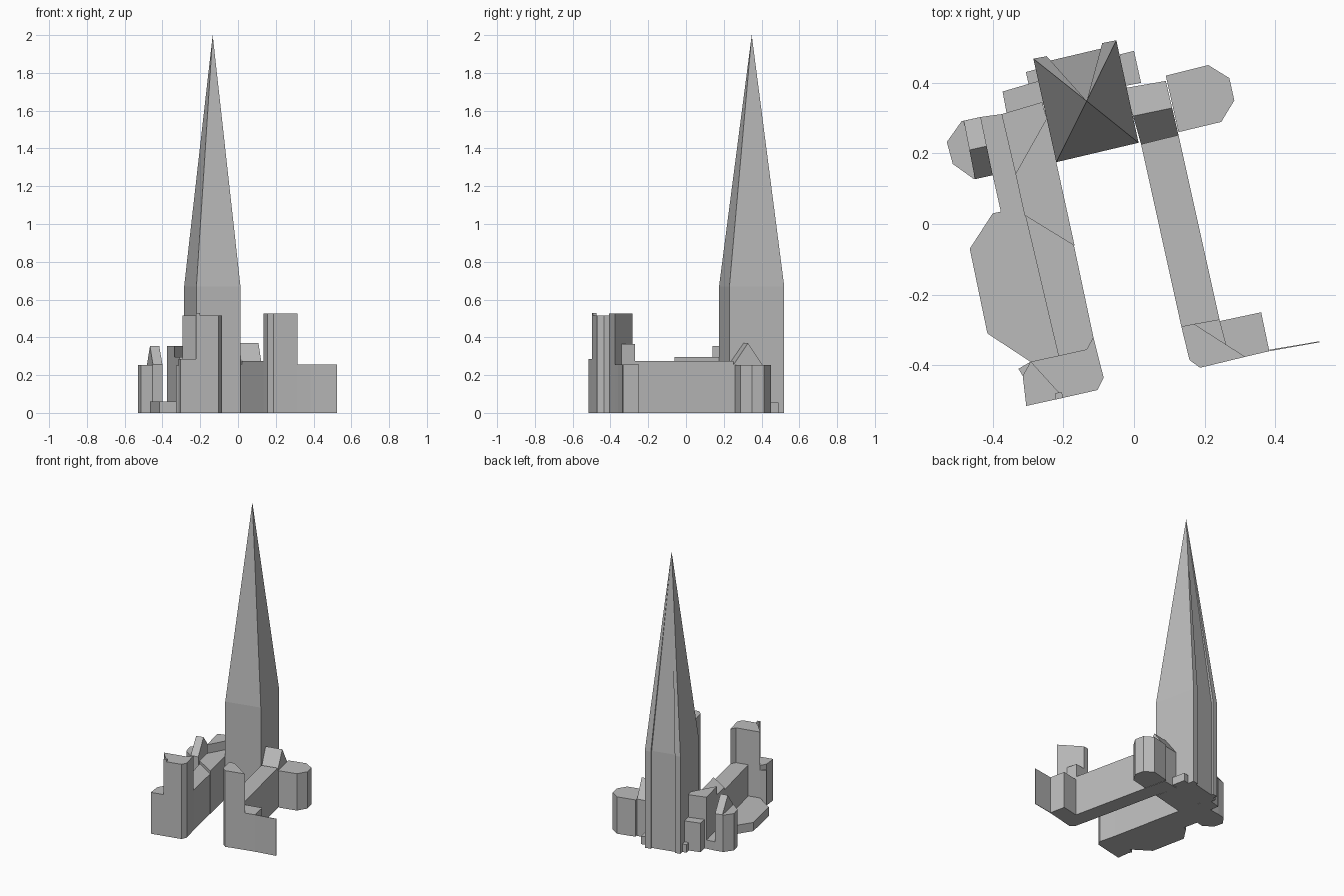
import bpy
import bmesh
from mathutils import Vector

default_cube = bpy.data.objects.get("Cube")
if default_cube:
    bpy.data.objects.remove(default_cube, do_unlink=True)

# Single stone colour shared by every part
stone = bpy.data.materials.new("grey_stone")
stone.use_nodes = True
stone_colour = (0.5, 0.5, 0.5, 1)
stone.diffuse_color = stone_colour
stone.node_tree.nodes["Principled BSDF"].inputs["Base Color"].default_value = stone_colour


def finish(name, mesh_builder):
    """Turn a bmesh into a named, flat shaded stone object."""
    bmesh.ops.recalc_face_normals(mesh_builder, faces=mesh_builder.faces)
    mesh = bpy.data.meshes.new(name)
    mesh_builder.to_mesh(mesh)
    mesh_builder.free()
    mesh.materials.append(stone)
    part = bpy.data.objects.new(name, mesh)
    bpy.context.collection.objects.link(part)
    return part


def walls(builder, outline, height):
    """Make the floor and walls over an outline, return the upper ring."""
    lower = [builder.verts.new((x, y, 0)) for x, y in outline]
    upper = [builder.verts.new((x, y, height)) for x, y in outline]
    builder.faces.new(lower)
    for i in range(len(outline)):
        j = (i + 1) % len(outline)
        builder.faces.new((lower[i], lower[j], upper[j], upper[i]))
    return upper


def flat_block(name, height, *outline):
    """Build a flat roofed block."""
    builder = bmesh.new()
    builder.faces.new(walls(builder, outline, height))
    return finish(name, builder)


def spire_tower(name, eave, apex, *outline):
    """Build a tower whose roof rises from its outline to one point."""
    builder = bmesh.new()
    upper = walls(builder, outline, eave)
    tip = builder.verts.new(apex)
    for i, corner in enumerate(upper):
        builder.faces.new((corner, upper[(i + 1) % len(upper)], tip))
    return finish(name, builder)


def gabled_block(name, eave, ridge, *outline):
    """Build a four cornered block with its ridge along the first side."""
    builder = bmesh.new()
    a, b, c, d = walls(builder, outline, eave)

    def ridge_end(p, q):
        middle = (p.co + q.co) / 2
        return builder.verts.new(Vector((middle.x, middle.y, ridge)))

    start, end = ridge_end(a, d), ridge_end(b, c)
    for face in ((a, b, end, start), (c, d, start, end), (b, c, end), (d, a, start)):
        builder.faces.new(face)
    return finish(name, builder)


# Tower with two rear corner buttresses and a tall spire
spire_tower("tower_and_spire", 0.67, (-0.134, 0.348, 2),
            (-0.22, 0.175), (0.013, 0.23), (-0.05, 0.52), (-0.09, 0.512),
            (-0.087, 0.498), (-0.244, 0.461), (-0.247, 0.475), (-0.285, 0.468))

# Left wing with its gabled link, apse and rear step
flat_block("left_wing", 0.275,
           (0.02, 0.226), (0.126, 0.252), (0.242, -0.27), (0.134, -0.29))
gabled_block("left_gable", 0.255, 0.37,
             (0.02, 0.226), (0.126, 0.252), (0.09, 0.405), (-0.025, 0.385))
flat_block("left_apse", 0.254,
           (0.09, 0.42), (0.21, 0.45), (0.27, 0.413),
           (0.284, 0.35), (0.247, 0.289), (0.126, 0.26))
flat_block("left_rear_step", 0.055,
           (-0.04, 0.48), (0, 0.49), (0.02, 0.4), (-0.03, 0.39))

# Front end of the left wing
flat_block("left_front_tower", 0.525,
           (0.134, -0.29), (0.17, -0.283), (0.315, -0.376),
           (0.187, -0.407), (0.157, -0.385))
flat_block("left_front_turret", 0.365,
           (0.17, -0.283), (0.242, -0.27), (0.262, -0.345))
flat_block("left_front_annex", 0.255,
           (0.242, -0.275), (0.36, -0.25), (0.383, -0.36),
           (0.315, -0.376), (0.262, -0.345))
flat_block("left_screen_wall", 0.255,
           (0.383, -0.36), (0.525, -0.335), (0.525, -0.332), (0.383, -0.356))

# Right wing, with a raised roof next to the tower
flat_block("right_wing", 0.275,
           (-0.335, 0.14), (-0.22, 0.175), (-0.115, -0.32),
           (-0.13, -0.355), (-0.214, -0.373))
flat_block("right_wing_raised_roof", 0.295,
           (-0.335, 0.14), (-0.25, 0.33), (-0.22, 0.175),
           (-0.168, -0.062), (-0.31, 0.025))
flat_block("right_tall_block", 0.355,
           (-0.375, 0.311), (-0.26, 0.345), (-0.247, 0.297), (-0.335, 0.14))

# Right apse and the gable beside it
flat_block("right_apse", 0.254,
           (-0.53, 0.232), (-0.488, 0.291), (-0.434, 0.303),
           (-0.4, 0.138), (-0.453, 0.127), (-0.513, 0.17))
gabled_block("right_gable", 0.255, 0.355,
             (-0.45, 0.127), (-0.4, 0.138), (-0.434, 0.303), (-0.482, 0.292))

# Low plinths around the right wing
flat_block("right_link", 0.06,
           (-0.434, 0.303), (-0.375, 0.311), (-0.335, 0.14), (-0.4, 0.138))
flat_block("right_low_hall", 0.06,
           (-0.4, 0.03), (-0.465, -0.07), (-0.415, -0.31), (-0.293, -0.39),
           (-0.214, -0.373), (-0.335, 0.14), (-0.4, 0.138), (-0.377, 0.035))
flat_block("right_rear_block", 0.2,
           (-0.372, 0.375), (-0.27, 0.405), (-0.25, 0.34), (-0.36, 0.31))
flat_block("right_rear_step", 0.055,
           (-0.306, 0.43), (-0.27, 0.44), (-0.26, 0.4), (-0.297, 0.39))

# Front end of the right wing with a slim pinnacle
flat_block("right_front_tower", 0.515,
           (-0.293, -0.39), (-0.134, -0.355), (-0.115, -0.32),
           (-0.086, -0.435), (-0.103, -0.47), (-0.2, -0.492))
flat_block("right_front_annex", 0.285,
           (-0.305, -0.515), (-0.2, -0.492), (-0.293, -0.39), (-0.315, -0.43))
flat_block("right_front_corner", 0.25,
           (-0.315, -0.43), (-0.293, -0.39), (-0.327, -0.41))
flat_block("right_pinnacle", 0.53,
           (-0.222, -0.497), (-0.2, -0.492), (-0.205, -0.475), (-0.222, -0.479))
